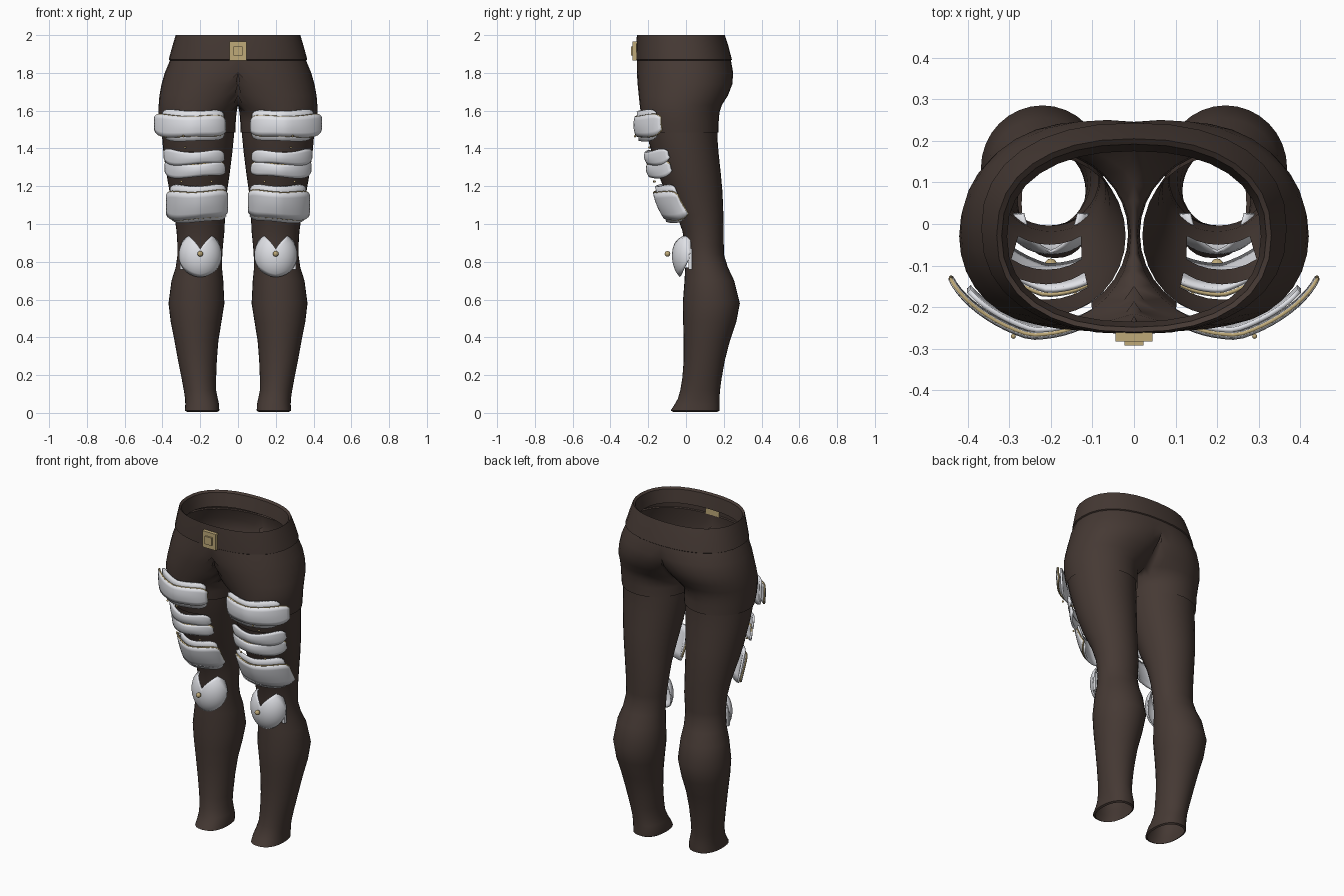
import bpy, bmesh, math

if "Cube" in bpy.data.objects:
    bpy.data.objects.remove(bpy.data.objects["Cube"])


def material(name, rgb):
    m = bpy.data.materials.new(name)
    m.diffuse_color = (*rgb, 1)
    m.use_nodes = True
    m.node_tree.nodes["Principled BSDF"].inputs["Base Color"].default_value = m.diffuse_color
    return m


BROWN = material("dark brown cloth", (0.060, 0.041, 0.034))
WHITE = material("white plate", (0.75, 0.76, 0.80))
GOLD = material("dull gold", (0.52, 0.40, 0.19))


def finish(bm, name, mat, mirror=True, thick=0, angle=40):
    bmesh.ops.recalc_face_normals(bm, faces=bm.faces)
    me = bpy.data.meshes.new(name)
    bm.to_mesh(me)
    bm.free()
    me.materials.append(mat)
    ob = bpy.data.objects.new(name, me)
    bpy.context.collection.objects.link(ob)
    bpy.ops.object.select_all(action='DESELECT')
    ob.select_set(True)
    bpy.context.view_layer.objects.active = ob
    bpy.ops.object.shade_smooth_by_angle(angle=math.radians(angle))
    if thick:
        s = ob.modifiers.new("thickness", 'SOLIDIFY')
        s.thickness, s.offset = thick, 0
    if mirror:
        m = ob.modifiers.new("mirror", 'MIRROR')
        m.use_clip = True
        m.merge_threshold = 0.0005
    return ob


def signed_pow(v, p):
    return math.copysign(abs(v) ** p, v)


def loft(name, rings, holes=(), n=32):
    """Open tube of rings (z, x0, x1, y0, y1, squareness), clamped to x >= 0."""
    bm = bmesh.new()
    rows = []
    for z, x0, x1, y0, y1, p in rings:
        row = []
        for i in range(n):
            a = 2 * math.pi * i / n
            x = (x0 + x1) / 2 + (x1 - x0) / 2 * signed_pow(math.sin(a), 2 / p)
            y = (y0 + y1) / 2 - (y1 - y0) / 2 * signed_pow(math.cos(a), 2 / p)
            row.append(bm.verts.new((max(x, 0) if x > 1e-5 else 0, y, z)))
        rows.append(row)
    for a, b in zip(rows, rows[1:]):
        for i in range(n):
            q = (a[i], a[(i + 1) % n], b[(i + 1) % n], b[i])
            if max(v.co.x for v in q) < 1e-4:
                continue            # the two halves stay joined here
            c = sum((v.co for v in q), q[0].co * 0) / 4
            front = i < 3 or i >= n - 3
            if front and any(lo < c.z < hi for lo, hi in holes):
                continue            # cloth is cut away under the plates
            bm.faces.new(q)
    bmesh.ops.delete(bm, geom=[v for v in bm.verts if not v.link_faces], context='VERTS')
    return finish(bm, name, BROWN)


# Shorts with folded waistband, splitting into two short sleeves
loft("shorts", [
    (1.91, -.305, .305, -.235, .175, 2.3), (1.99, -.318, .318, -.248, .192, 2.3),
    (2.00, -.33, .33, -.26, .205, 2.3), (1.94, -.348, .348, -.264, .225, 2.3),
    (1.87, -.367, .367, -.265, .243, 2.3), (1.866, -.36, .36, -.259, .238, 2.3),
    (1.80, -.26, .388, -.26, .25, 2.2), (1.74, -.16, .405, -.256, .245, 2.1),
    (1.68, -.09, .416, -.25, .222, 2.1), (1.63, -.04, .42, -.245, .19, 2.1),
    (1.59, .008, .42, -.24, .177, 2), (1.54, .012, .417, -.232, .173, 2),
    (1.485, .014, .41, -.22, .173, 2)], holes=[(1.48, 1.58)])

# Trouser legs, open at the ankle
loft("trouser_leg", [
    (1.54, .02, .408, -.222, .165, 2), (1.46, .022, .402, -.205, .166, 2),
    (1.38, .03, .395, -.182, .172, 2), (1.26, .045, .378, -.145, .185, 2),
    (1.17, .058, .362, -.11, .193, 2), (1.05, .068, .338, -.05, .198, 2),
    (.96, .072, .325, -.018, .199, 2), (.88, .08, .32, -.008, .20, 2),
    (.84, .083, .32, -.004, .20, 2), (.77, .085, .33, -.004, .222, 2),
    (.70, .078, .352, -.008, .255, 2), (.58, .072, .368, -.017, .285, 2),
    (.48, .088, .356, -.015, .266, 2), (.38, .104, .336, -.012, .232, 2),
    (.28, .112, .318, -.012, .206, 2), (.18, .116, .298, -.02, .188, 2),
    (.12, .116, .287, -.03, .18, 2), (.075, .107, .280, -.043, .177, 2.2),
    (.045, .10, .279, -.06, .178, 2.3), (.012, .099, .281, -.082, .178, 2.3),
    (.006, .108, .27, -.07, .168, 2.3)], holes=[(1.27, 1.37), (1.06, 1.16), (.77, .84)])


def tube(name, pts, closed, r=0.0045):
    cu = bpy.data.curves.new(name, 'CURVE')
    cu.dimensions = '3D'
    cu.bevel_depth, cu.bevel_resolution = r, 1
    sp = cu.splines.new('POLY')
    sp.points.add(len(pts) - 1)
    for p, co in zip(sp.points, pts):
        p.co = (*co, 1)
    sp.use_cyclic_u = closed
    cu.materials.append(GOLD)
    ob = bpy.data.objects.new(name, cu)
    bpy.context.collection.objects.link(ob)
    bpy.ops.object.select_all(action='DESELECT')
    ob.select_set(True)
    bpy.context.view_layer.objects.active = ob
    bpy.ops.object.convert(target='MESH')
    ob = bpy.context.view_layer.objects.active
    ob.modifiers.new("mirror", 'MIRROR')


def plate(name, cx, rx, ry, yt, yb, zt, zb, t0=-65, t1=72, wave=.006, tilt=0,
          bulge=.008, trim=None, nu=20, nv=5):
    """Bent sheet round the front of the thigh; yt and yb are the arc centres."""
    bm = bmesh.new()
    grid = []
    for j in range(nv + 1):
        v = j / nv
        row = []
        for i in range(nu + 1):
            u = i / nu
            t = math.radians(t0 + (t1 - t0) * u)
            s = 2 * u - 1
            top = zt + wave * math.sin(7 * u + 1) + tilt * s - .02 * abs(s) ** 8
            bot = zb + wave * math.sin(6 * u) + tilt * s + .03 * abs(s) ** 6
            dx = rx * math.sin(t)
            y = yb + (yt - yb) * v - (ry + bulge * math.sin(math.pi * v)) * math.cos(t)
            y += .3 * max(dx, 0)
            row.append(bm.verts.new((cx + dx, y, bot + (top - bot) * v)))
        grid.append(row)
    for a, b in zip(grid, grid[1:]):
        for i in range(nu):
            bm.faces.new((a[i], a[i + 1], b[i + 1], b[i]))
    edge = [v.co.copy() for v in grid[-1]]
    loop = edge[::-1] + [r[0].co.copy() for r in grid[-2:0:-1]] \
        + [v.co.copy() for v in grid[0]] + [r[-1].co.copy() for r in grid[1:-1]]
    finish(bm, name, WHITE, thick=.012)
    if trim == 'loop':
        tube(name + "_trim", loop, True)
    elif trim == 'top':
        tube(name + "_trim", edge, False, .006)


# Upper, middle and lower thigh guards, each with a backing layer
plate("upper_guard", .25, .20, .112, -.155, -.15, 1.573, 1.465, tilt=.006, trim='loop')
plate("upper_guard_backing", .24, .185, .10, -.155, -.145, 1.602, 1.44, -62, 58, .005, .004, 0)
plate("middle_guard_top", .228, .172, .105, -.108, -.098, 1.388, 1.318, -62, 70, .010, .006)
plate("middle_guard_bottom", .225, .17, .108, -.095, -.085, 1.322, 1.25, -65, 70, .010, .004, trim='top')
plate("lower_guard", .215, .17, .112, -.058, -.002, 1.172, 1.03, -68, 72, tilt=-.004, trim='loop')
plate("lower_guard_backing", .21, .162, .10, -.06, .0, 1.205, 1.012, -62, 64, .007, 0, 0)

# Domed knee cap with a notched top
bm = bmesh.new()
grid = []
for i in range(25):
    s = -math.cos(math.pi * i / 24) * .995
    h = math.sqrt(1 - s * s)
    lo, hi = -.11 * h, min(.135 * h, .035 + .115 * abs(s) ** .8)
    col = []
    for j in range(11):
        dz = lo + (hi - lo) * j / 10
        r2 = min(1, s * s + (dz / .135) ** 2)
        col.append(bm.verts.new((.2 + .11 * s, .025 - .095 * math.sqrt(1 - r2), .832 + dz)))
    grid.append(col)
for a, b in zip(grid, grid[1:]):
    for j in range(10):
        bm.faces.new((a[j], a[j + 1], b[j + 1], b[j]))
finish(bm, "knee_cap", WHITE, thick=.008)


def box(bm, x, y0, y1, z0, z1):
    vs = bmesh.ops.create_cube(bm, size=1)['verts']
    for v in vs:
        v.co = (v.co.x * 2 * x, (y0 + y1) / 2 + v.co.y * (y1 - y0),
                (z0 + z1) / 2 + v.co.z * (z1 - z0))


# Outer side strip of the knee cap
bm = bmesh.new()
box(bm, .008, .012, .032, .76, .87)
bmesh.ops.translate(bm, verts=bm.verts, vec=(.3, 0, 0))
finish(bm, "knee_strip", WHITE)

# Gold studs on the knee and between the thigh guards
bm = bmesh.new()
for x, y, z, r in ((.2, -.098, .842, .015), (.29, -.27, 1.465, .006),
                   (.14, -.17, 1.225, .006), (.30, -.165, 1.225, .006), (.28, -.195, 1.405, .006)):
    vs = bmesh.ops.create_uvsphere(bm, u_segments=12, v_segments=8, radius=r)['verts']
    bmesh.ops.translate(bm, verts=vs, vec=(x, y, z))
finish(bm, "stud", GOLD)

# Square belt buckle
bm = bmesh.new()
box(bm, .045, -.282, -.255, 1.865, 1.965)
box(bm, .023, -.292, -.27, 1.892, 1.94)
finish(bm, "buckle", GOLD, mirror=False)
